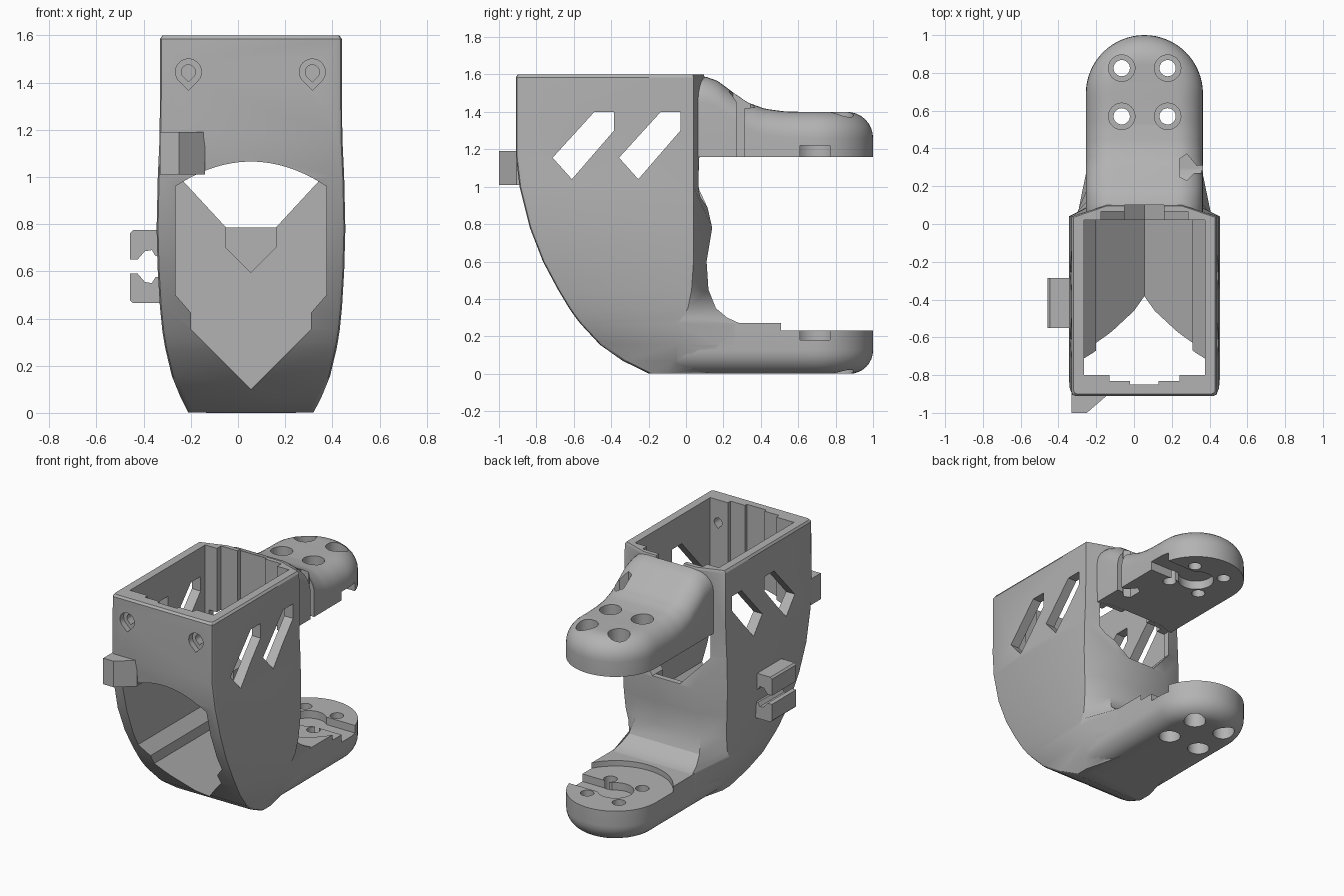
import bpy, bmesh
from math import cos, sin, pi, radians

if "Cube" in bpy.data.objects:
    bpy.data.objects.remove(bpy.data.objects["Cube"])

CX = 0.055      # symmetry plane of the bracket
TIP = 0.69      # centre of the rounded arm ends

grey = bpy.data.materials.new("plain_grey")
grey.use_nodes = True
colour = (0.45, 0.45, 0.45, 1)
grey.diffuse_color = colour
grey.node_tree.nodes["Principled BSDF"].inputs["Base Color"].default_value = colour


def finish(name, bm):
    bmesh.ops.remove_doubles(bm, verts=bm.verts, dist=0.0001)
    bmesh.ops.recalc_face_normals(bm, faces=bm.faces)
    mesh = bpy.data.meshes.new(name)
    bm.to_mesh(mesh)
    bm.free()
    mesh.materials.append(grey)
    obj = bpy.data.objects.new(name, mesh)
    bpy.context.collection.objects.link(obj)
    return obj


def prism(name, pts, axis, lo, hi):
    """Extrude a 2D outline along one axis."""
    place = {"x": lambda a, b, c: (c, a, b),
             "y": lambda a, b, c: (a, c, b),
             "z": lambda a, b, c: (a, b, c)}[axis]
    bm = bmesh.new()
    ends = [[bm.verts.new(place(a, b, c)) for a, b in pts] for c in (lo, hi)]
    for end in ends:
        bm.faces.new(end)
    for i in range(len(pts)):
        j = (i + 1) % len(pts)
        bm.faces.new((ends[0][i], ends[0][j], ends[1][j], ends[1][i]))
    return finish(name, bm)


def sym(half):
    """Mirror a right-hand half outline about the symmetry plane."""
    return [(CX + x, y) for x, y in half] + [(CX - x, y) for x, y in reversed(half) if x > 0]


def circle(x, y, r, n=32):
    return [(x + r * cos(2 * pi * i / n), y + r * sin(2 * pi * i / n)) for i in range(n)]


def combine(target, tool, operation):
    mod = target.modifiers.new("combine", "BOOLEAN")
    mod.operation = operation
    mod.solver = "EXACT"
    mod.object = tool
    bpy.context.view_layer.objects.active = target
    bpy.ops.object.modifier_apply(modifier=mod.name)
    bpy.data.objects.remove(tool)


def cut(target, pts, axis, lo, hi):
    combine(target, prism("cutter", pts, axis, lo, hi), "DIFFERENCE")


def arm(name, root, base, top, side, r):
    """Round-ended arm whose outer edge (side = 1 up, -1 down) is rounded."""
    bm = bmesh.new()

    def half(inset, height):
        w = 0.31 - inset
        pts = [(w, root + (TIP - root) * i / 24) for i in range(24)]
        pts += [(w * cos(pi / 2 * i / 16), TIP + w * sin(pi / 2 * i / 16)) for i in range(17)]
        return [[bm.verts.new((CX + s * x, y, height(y))) for x, y in pts] for s in (1, -1)]

    rings = [half(0, lambda y: base)]
    for k in range(9):
        a = pi / 2 * k / 8
        rings.append(half(r * (1 - cos(a)), lambda y: top(y) + side * r * (sin(a) - 1)))
    n = len(rings[0][0])
    for i in range(n - 1):
        for low, high in zip(rings, rings[1:]):
            for s in (0, 1):
                bm.faces.new((low[s][i], low[s][i + 1], high[s][i + 1], high[s][i]))
        for right, left in (rings[0], rings[-1]):
            bm.faces.new((right[i], right[i + 1], left[i + 1], left[i]))
    bm.faces.new([q[0][0] for q in rings] + [q[1][0] for q in reversed(rings)])
    return finish(name, bm)


# Housing shell: height, front, half width, corner, back half width, back
rows = [(0.001, -.20, .265, -.10, .19, .20), (.07, -.34, .30, -.07, .25, .25),
        (.155, -.46, .335, -.05, .30, .27), (.268, -.565, .362, -.05, .305, .29),
        (.30, -.59, .368, -.02, .29, .22), (.35, -.625, .376, .01, .27, .16),
        (.45, -.685, .386, .03, .25, .12), (.60, -.765, .395, .04, .22, .11),
        (.78, -.835, .40, .04, .20, .14), (1.0, -.89, .395, .04, .20, .09),
        (1.17, -.91, .387, .04, .20, .10), (1.585, -.91, .385, .04, .20, .10),
        (1.6, -.90, .375, .035, .20, .095)]
bm = bmesh.new()
loops = []
for z, front, w, corner, bw, back in rows:
    outline = sym([(w - .02, front), (w - .006, front + .006), (w, front + .02),
                   (w, corner), (bw, back)])
    loops.append([bm.verts.new((x, y, z)) for x, y in outline])
for low, high in zip(loops, loops[1:]):
    for i in range(len(low)):
        j = (i + 1) % len(low)
        bm.faces.new((low[i], low[j], high[j], high[i]))
bm.faces.new(loops[0])
bm.faces.new(loops[-1])
body = finish("bracket_body", bm)

# Upper and lower arms
slope = [(-1, 1.59), (.10, 1.59), (.17, 1.565), (.25, 1.505), (.33, 1.45),
         (.42, 1.417), (.52, 1.403), (.62, 1.4), (2, 1.4)]


def upper_top(y):
    for (a, za), (b, zb) in zip(slope, slope[1:]):
        if y <= b:
            return za + (zb - za) * (y - a) / (b - a)


combine(body, arm("upper_arm", 0.03, 1.16, upper_top, 1, .14), "UNION")
combine(body, arm("lower_arm", -0.1, 0.27, lambda y: 0, -1, .125), "UNION")

# Lower chamber with V floor and arched front opening
arch = [(.32 * i / 12, .96 + .105 * (1 - (i / 12) ** 2)) for i in range(12, -1, -1)]
cut(body, sym([(0, .10), (.255, .355), (.255, .425), (.32, .50)] + arch), "y", -1.2, .02)
# Upper chamber with stepped front and back walls
cut(body, sym([(.075, -.85), (.075, -.83), (.185, -.83), (.185, -.80), (.32, -.80), (.32, .02),
               (.23, .02), (.23, .065), (.105, .065), (.105, .1)]), "z", .95, 1.7)
# Back window and the pointed recess beneath it
cut(body, sym([(.105, .785), (.29, .985), (.29, 1.159)]), "y", -.05, .3)
cut(body, sym([(0, .595), (.105, .70), (.105, .90)]), "y", -.05, .1)

# Slanted side slots
slot = [(-.713, 1.155), (-.49, 1.4), (-.385, 1.4), (-.385, 1.3), (-.61, 1.04)]
for shift in (0, .355):
    cut(body, [(y + shift, z) for y, z in slot], "x", -1, 1)

# Teardrop screw holes in the front wall
for x in (-.21, .315):
    for r, depth in ((.055, -.87), (.03, -.75)):
        drop = [(x + r * cos(radians(t)), 1.445 + r * sin(radians(t))) for t in range(-45, 226, 15)]
        cut(body, drop + [(x, 1.445 - r * 1.41)], "y", -1, depth)

# Arm screw holes with counterbores
for x in (-.065, .178):
    for y in (.57, .825):
        cut(body, circle(x, y, .043), "z", -.1, 1.7)
        cut(body, circle(x, y, .07), "z", 1.30, 1.7)
        cut(body, circle(x, y, .07), "z", -.1, .10)

# Round seat and keyhole channels on the facing sides of the arms
cut(body, circle(CX, TIP, .36, 64), "z", .232, .5)
keyhole = [(.6, TIP - .08), (.6, TIP + .08)]
keyhole += [(CX + .115 * cos(radians(t)), TIP + .115 * sin(radians(t))) for t in range(44, 317, 16)]
cut(body, keyhole, "z", 1.1, 1.22)
cut(body, keyhole, "z", .18, .4)

# Cable notch in the upper arm
cut(body, [(.45, .31), (.33, .31), (.28, .37), (.24, .345), (.24, .25),
           (.28, .23), (.32, .27), (.45, .27)], "z", 1.1, 1.7)

# Front tab
tab = prism("front_tab", [(-.33, -.85), (-.33, -1), (-.25, -1), (-.14, -.905), (-.14, -.85)],
            "z", 1.01, 1.19)

# Pair of cable clip hooks on the side
hook = [(-.32, .155), (-.445, .155), (-.457, .143), (-.457, .03), (-.425, .03), (-.395, .065),
        (-.365, .07), (-.35, .045), (-.32, .04)]
clips = [prism(name, [(x, .62 + s * z) for x, z in hook], "y", -.55, -.285)
         for name, s in (("upper_clip", 1), ("lower_clip", -1))]

# Smooth curved surfaces, keep hard edges
bpy.ops.object.select_all(action="DESELECT")
for obj in [body, tab] + clips:
    obj.select_set(True)
bpy.context.view_layer.objects.active = body
bpy.ops.object.shade_smooth_by_angle(angle=radians(28))
